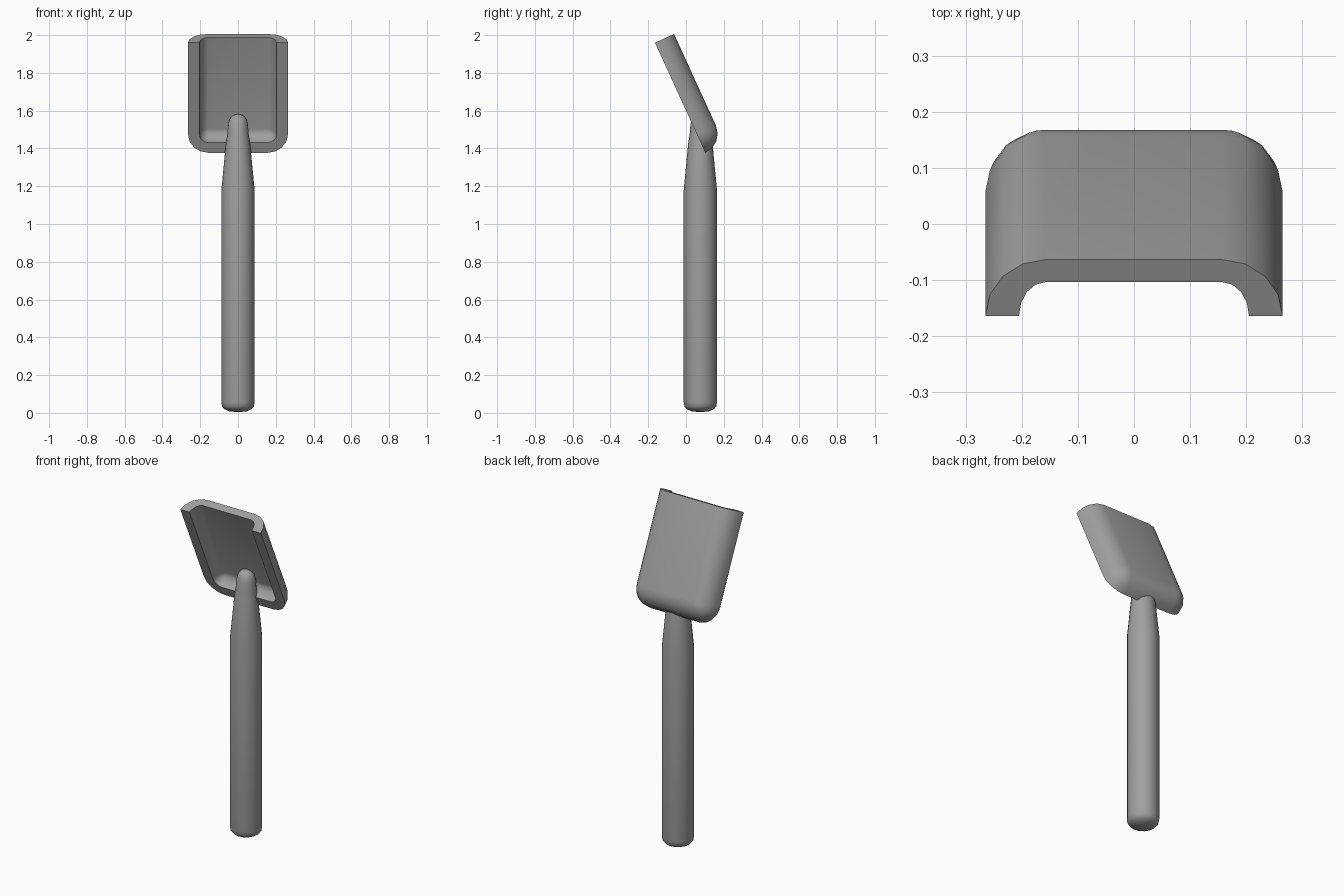
import bpy, bmesh
from math import sin, cos, pi, radians
from mathutils import Vector

if "Cube" in bpy.data.objects:
    bpy.data.objects.remove(bpy.data.objects["Cube"])

metal = bpy.data.materials.new("grey_metal")
metal.use_nodes = True
GREY = (0.35, 0.35, 0.35, 1)
metal.diffuse_color = GREY
metal.node_tree.nodes["Principled BSDF"].inputs["Base Color"].default_value = GREY


def finish(bm, name, angle):
    bmesh.ops.remove_doubles(bm, verts=bm.verts, dist=0.0005)
    bmesh.ops.recalc_face_normals(bm, faces=bm.faces)
    mesh = bpy.data.meshes.new(name)
    bm.to_mesh(mesh)
    bm.free()
    mesh.materials.append(metal)
    ob = bpy.data.objects.new(name, mesh)
    bpy.context.collection.objects.link(ob)
    bpy.ops.object.select_all(action='DESELECT')
    ob.select_set(True)
    bpy.context.view_layer.objects.active = ob
    bpy.ops.object.shade_smooth_by_angle(angle=radians(angle))
    return ob


# Handle: turned profile (radius, height) with a tapered neck and round tip
PROFILE = [(0, 0.004), (0.045, 0.008), (0.072, 0.02), (0.084, 0.034), (0.088, 0.055),
           (0.088, 1.18), (0.064, 1.43), (0.056, 1.48), (0.053, 1.525),
           (0.045, 1.555), (0.028, 1.575), (0, 1.583)]
bm = bmesh.new()
line = [bm.verts.new((0, r, z)) for r, z in PROFILE]
edges = [bm.edges.new(pair) for pair in zip(line, line[1:])]
bmesh.ops.spin(bm, geom=line + edges, cent=(0, 0, 0), axis=(0, 0, 1),
               angle=2 * pi, steps=16)
handle = finish(bm, "handle", 40)
handle.location.y = 0.076

# Scoop: open-topped tray with round corners, laid out in its own tilted frame
ORIGIN = Vector((0, 0.102, 1.378))      # middle of the bottom lip
ALONG = Vector((0, -0.416, 0.909))      # from the lip to the open end
BACK = Vector((0, 0.909, 0.416))        # from the rim to the back
LENGTH, CORNER_X, CORNER_V, STEPS = 0.64, 0.157, 0.107, 4


def shell_rings(bm, radius, depth):
    """U-shaped rings running from the rim to the flat of the back."""
    rings = []
    for i in range(STEPS + 1):
        a = i * pi / 2 / STEPS
        r, w = radius * cos(a), depth * sin(a)
        half = [(CORNER_X + r, LENGTH)]
        for j in range(STEPS + 1):
            b = j * pi / 2 / STEPS
            half.append((CORNER_X + r * cos(b), CORNER_V - r * sin(b)))
        path = half + [(-x, v) for x, v in reversed(half)]
        rings.append([bm.verts.new(ORIGIN + Vector((x, 0, 0)) + ALONG * v + BACK * w)
                      for x, v in path])
    return rings


def bridge(bm, first, second):
    for k in range(len(first) - 1):
        bm.faces.new((first[k], first[k + 1], second[k + 1], second[k]))


bm = bmesh.new()
outer = shell_rings(bm, 0.108, 0.111)
inner = shell_rings(bm, 0.048, 0.067)
for rings in (outer, inner):
    for low, high in zip(rings, rings[1:]):
        bridge(bm, low, high)
    # Flat of the back, with one vertex per collapsed corner
    flat = rings[-1]
    bm.faces.new((flat[0], flat[1], flat[-2], flat[-1]))
# Rim, then the cut end of the wall
bridge(bm, outer[0], inner[0])
for end in (0, -1):
    bridge(bm, [ring[end] for ring in outer], [ring[end] for ring in inner])
bm.faces.new((outer[-1][0], inner[-1][0], inner[-1][-1], outer[-1][-1]))
finish(bm, "scoop", 40)
